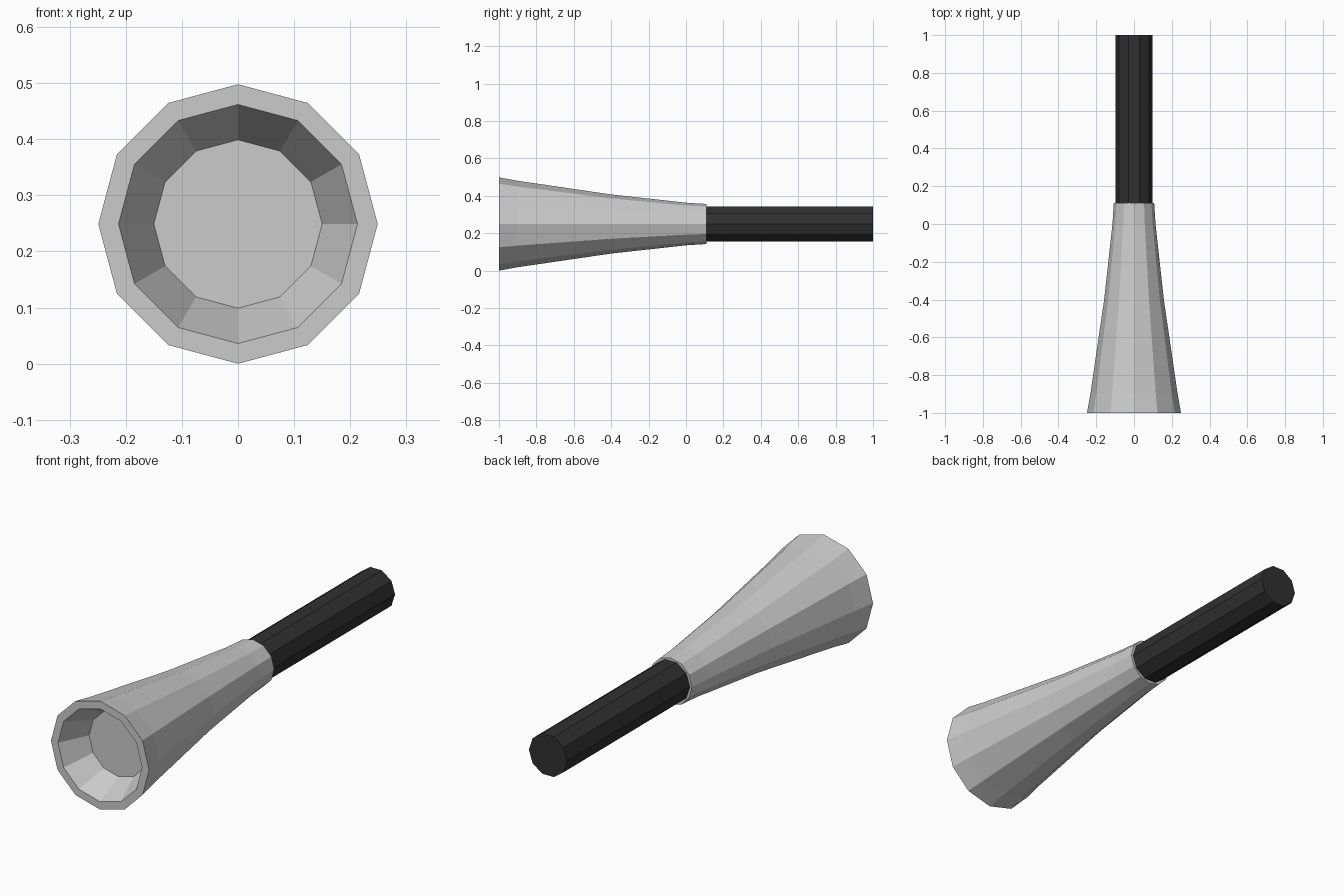
import bpy, bmesh
from math import sin, cos, pi

if "Cube" in bpy.data.objects:
    bpy.data.objects.remove(bpy.data.objects["Cube"])

AXIS_Z = 0.249


def lathe_y(name, profile, sides, start=0.0):
    """Closed faceted solid around the y axis from (y, radius) rings, capped at both ends."""
    bm = bmesh.new()
    rings = []
    for y, r in profile:
        rings.append([bm.verts.new((r * cos(start + 2 * pi * i / sides), y,
                                    AXIS_Z + r * sin(start + 2 * pi * i / sides)))
                      for i in range(sides)])
    for a, b in zip(rings, rings[1:]):
        for i in range(sides):
            j = (i + 1) % sides
            bm.faces.new((a[i], a[j], b[j], b[i]))
    bm.faces.new(rings[0])
    bm.faces.new(rings[-1])
    bmesh.ops.recalc_face_normals(bm, faces=bm.faces)
    mesh = bpy.data.meshes.new(name)
    bm.to_mesh(mesh)
    bm.free()
    obj = bpy.data.objects.new(name, mesh)
    bpy.context.collection.objects.link(obj)
    return obj


# Flared head: recessed lens, sloped reflector, flat rim, tapering outside
lathe_y("flared_head", [
    (-0.865, 0.15), (-1.0, 0.213), (-1.0, 0.249), (-0.9, 0.231),
    (-0.4, 0.158), (0.0, 0.114), (0.11, 0.107),
], 12)

# Dark ten-sided handle, seated just inside the head
handle = lathe_y("handle", [(0.09, 0.097), (1.0, 0.097)], 10)
dark = bpy.data.materials.new("dark_grip")
dark.diffuse_color = (0.03, 0.03, 0.03, 1)
dark.use_nodes = True
dark.node_tree.nodes["Principled BSDF"].inputs["Base Color"].default_value = dark.diffuse_color
handle.data.materials.append(dark)
